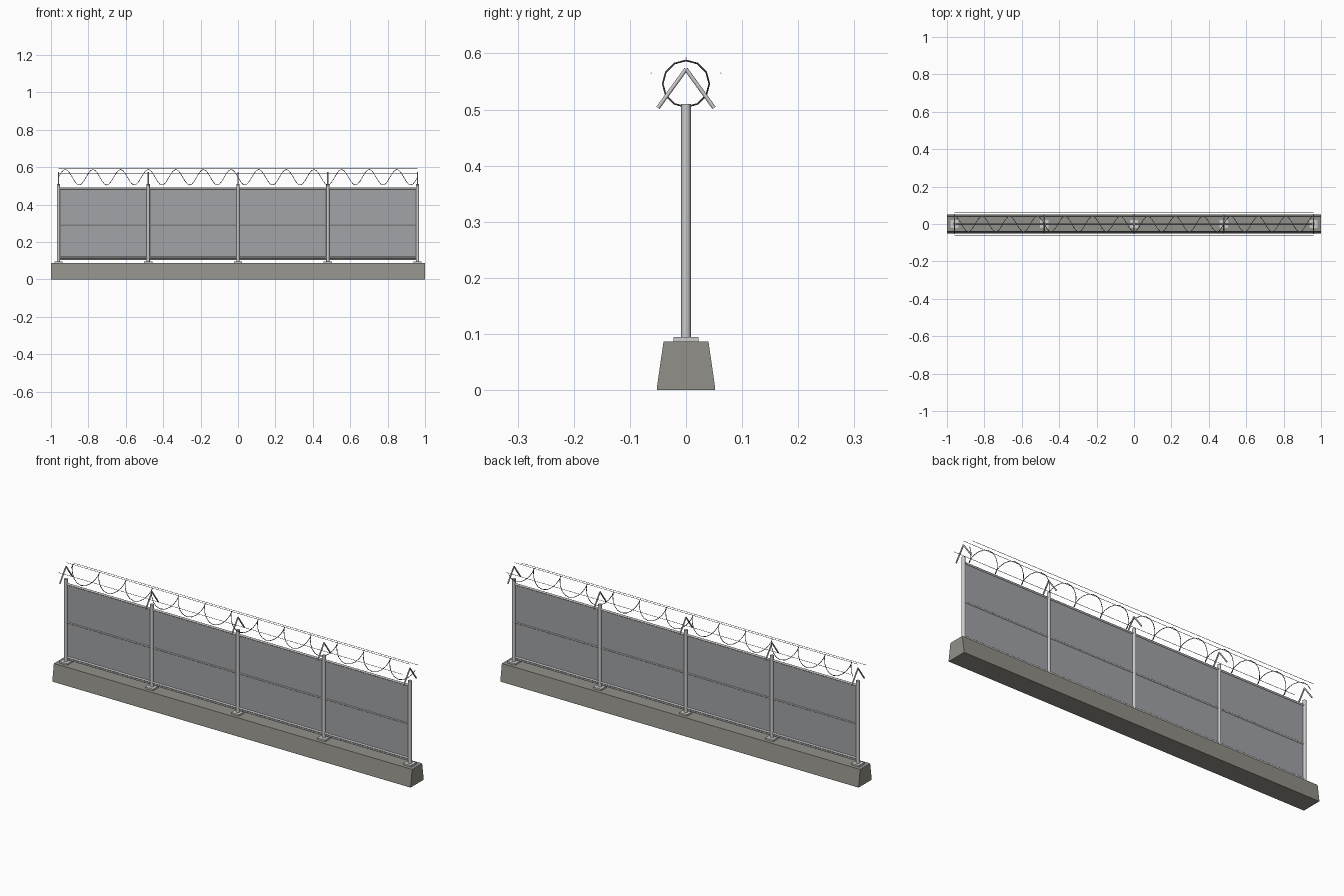
import bpy, math
from mathutils import Vector

if "Cube" in bpy.data.objects:
    bpy.data.objects.remove(bpy.data.objects["Cube"])


def material(name, rgb):
    m = bpy.data.materials.new(name)
    m.diffuse_color = (*rgb, 1)
    m.use_nodes = True
    m.node_tree.nodes["Principled BSDF"].inputs["Base Color"].default_value = m.diffuse_color
    return m


concrete = material("concrete", (0.29, 0.28, 0.25))
dark_wire = material("dark_wire", (0.12, 0.12, 0.12))
mesh_grey = material("mesh_grey", (0.36, 0.37, 0.39))


def box(name, center, size, mat=None):
    bpy.ops.mesh.primitive_cube_add(size=1, location=center)
    o = bpy.context.object
    o.name = name
    o.scale = size
    bpy.ops.object.transform_apply(location=False, rotation=False, scale=True)
    if mat:
        o.data.materials.append(mat)
    return o


def rod(name, a, b, radius, sides=8, mat=None):
    a, b = Vector(a), Vector(b)
    bpy.ops.mesh.primitive_cylinder_add(vertices=sides, radius=radius,
                                        depth=(b - a).length, location=(a + b) / 2)
    o = bpy.context.object
    o.name = name
    o.rotation_euler = (b - a).to_track_quat('Z', 'Y').to_euler()
    bpy.ops.object.shade_smooth_by_angle(angle=math.radians(50))
    if mat:
        o.data.materials.append(mat)
    return o


# Tapered concrete footing
profile = [(-0.052, 0), (0.052, 0), (0.052, 0.004), (0.04, 0.087), (-0.04, 0.087), (-0.052, 0.004)]
n = len(profile)
verts = [(x, y, z) for x in (-1, 1) for y, z in profile]
faces = [tuple(reversed(range(n))), tuple(range(n, 2 * n))]
faces += [(i, (i + 1) % n, (i + 1) % n + n, i + n) for i in range(n)]
me = bpy.data.meshes.new("footing")
me.from_pydata(verts, [], faces)
me.materials.append(concrete)
footing = bpy.data.objects.new("footing", me)
bpy.context.collection.objects.link(footing)

# Posts with base plates and inverted-V arms
post_x = [-0.96 + 0.48 * i for i in range(5)]
for x in post_x:
    box("base_plate", (x, 0, 0.091), (0.044, 0.044, 0.008))
    rod("post", (x, 0, 0.095), (x, 0, 0.51), 0.0085, 16)
    for s in (-1, 1):
        rod("wire_arm", (x, 0, 0.572), (x, s * 0.05, 0.503), 0.0035)

# Mesh panels between neighbouring posts
for a, b in zip(post_x, post_x[1:]):
    box("mesh_panel", ((a + b) / 2, 0, 0.294), (b - a - 0.012, 0.002, 0.38), mesh_grey)

# Horizontal rails and bottom tension wire
for name, z, r in (("top_rail", 0.485, 0.005), ("middle_rail", 0.291, 0.004),
                   ("bottom_rail", 0.117, 0.005), ("tension_wire", 0.104, 0.0015)):
    rod(name, (-0.96, 0, z), (0.96, 0, z), r)

# Straight strands above and beside the coil
for y, z in ((0, 0.592), (-0.062, 0.565), (0.062, 0.565)):
    rod("strand_wire", (-0.96, y, z), (0.96, y, z), 0.001, 6, dark_wire)

# Coiled wire along the top
turns, seg = 13, 12
curve = bpy.data.curves.new("coil_wire", 'CURVE')
curve.dimensions = '3D'
curve.bevel_depth = 0.0015
curve.bevel_resolution = 1
sp = curve.splines.new('POLY')
sp.points.add(turns * seg)
for i, p in enumerate(sp.points):
    t = 2 * math.pi * i / seg
    p.co = (-0.96 + 1.92 * i / (turns * seg), 0.0415 * math.cos(t), 0.546 + 0.0415 * math.sin(t), 1)
curve.materials.append(dark_wire)
coil = bpy.data.objects.new("coil_wire", curve)
bpy.context.collection.objects.link(coil)
